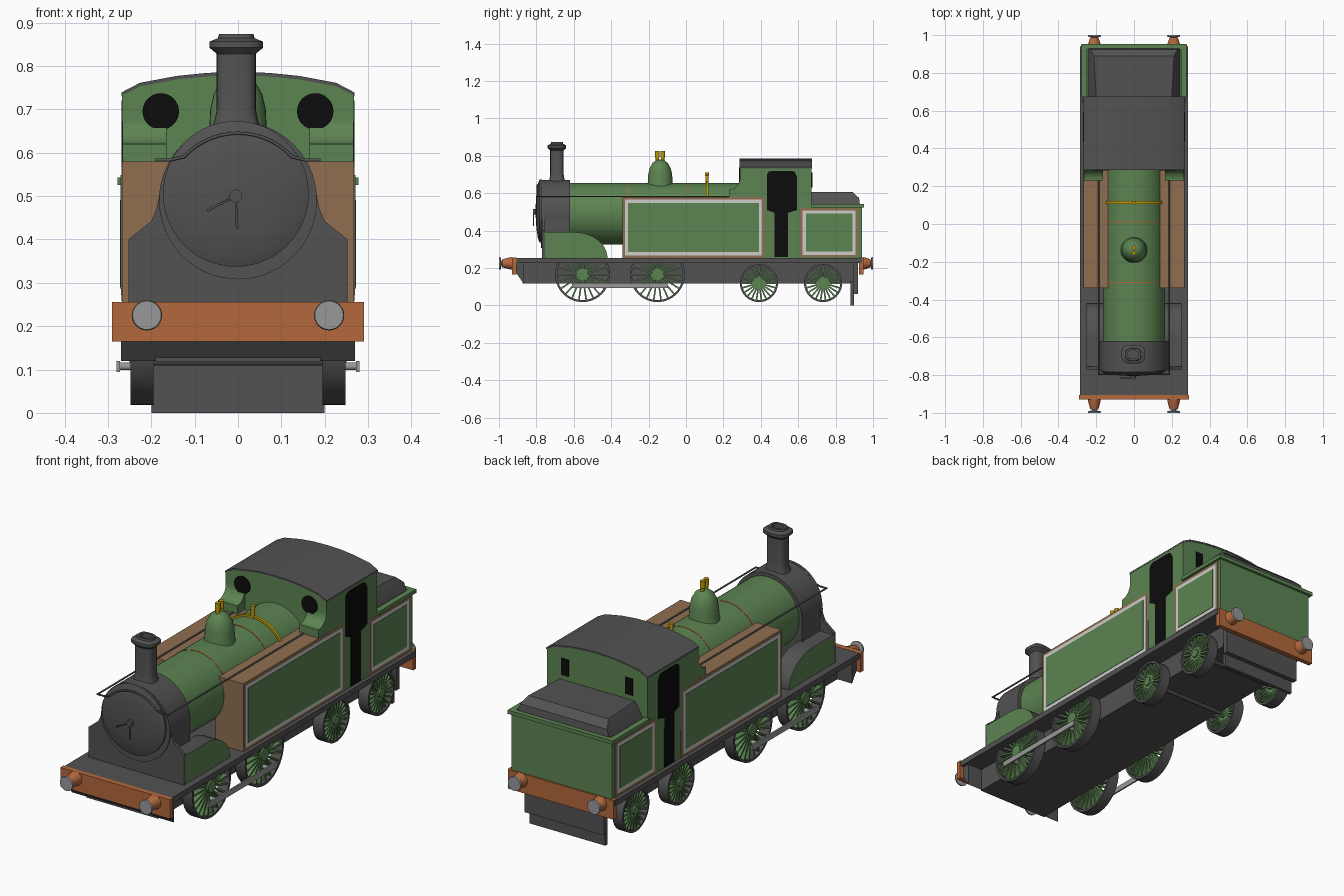
import bpy, bmesh, math
from math import sin, cos, pi, radians

if "Cube" in bpy.data.objects:
    bpy.data.objects.remove(bpy.data.objects["Cube"])


def mat(name, r, g, b):
    m = bpy.data.materials.new(name)
    lin = [((c / 255 + 0.055) / 1.055) ** 2.4 if c > 10 else c / 255 / 12.92 for c in (r, g, b)]
    m.diffuse_color = (*lin, 1)
    m.use_nodes = True
    m.node_tree.nodes["Principled BSDF"].inputs["Base Color"].default_value = m.diffuse_color
    return m


GREEN = mat("green", 92, 132, 82)
IRON = mat("dark_iron", 82, 82, 82)
BROWN = mat("brown", 144, 110, 80)
ORANGE = mat("orange", 180, 104, 60)
GOLD = mat("gold", 190, 155, 10)
WHITE = mat("pale_line", 205, 205, 203)
BLACK = mat("black", 12, 12, 12)
STEEL = mat("steel", 152, 152, 152)


def finish(name, bm, m, mirror=False, smooth=False):
    bmesh.ops.recalc_face_normals(bm, faces=bm.faces)
    me = bpy.data.meshes.new(name)
    bm.to_mesh(me)
    bm.free()
    me.materials.append(m)
    if smooth:
        for p in me.polygons:
            p.use_smooth = True
        me.set_sharp_from_angle(angle=radians(35))
    ob = bpy.data.objects.new(name, me)
    bpy.context.collection.objects.link(ob)
    if mirror:
        ob.modifiers.new("Mirror", 'MIRROR')
    return ob


def prism(name, pts, axis, a, b, m, mirror=False, smooth=False):
    """Extrude a 2D profile along x (profile y,z) or y (profile x,z)."""
    bm = bmesh.new()
    put = (lambda p, t: (t, p[0], p[1])) if axis == 'x' else (lambda p, t: (p[0], t, p[1]))
    lo = [bm.verts.new(put(p, a)) for p in pts]
    hi = [bm.verts.new(put(p, b)) for p in pts]
    bm.faces.new(lo)
    bm.faces.new(hi)
    n = len(pts)
    for i in range(n):
        j = (i + 1) % n
        bm.faces.new((lo[i], lo[j], hi[j], hi[i]))
    return finish(name, bm, m, mirror, smooth)


def box(name, x0, x1, y0, y1, z0, z1, m, mirror=False):
    return prism(name, [(x0, z0), (x1, z0), (x1, z1), (x0, z1)], 'y', y0, y1, m, mirror)


def lathe(name, pts, axis, c, m, n=40, mirror=False, closed=False, power=1.0, squash=1.0):
    """Revolve (radius, height) points about an axis through c."""
    bm = bmesh.new()
    rings = []
    sp = lambda v: math.copysign(abs(v) ** power, v)
    for r, h in pts:
        ring = []
        for i in range(n):
            t = 2 * pi * i / n
            u, v = r * sp(cos(t)), r * sp(sin(t)) * squash
            off = {'x': (h, u, v), 'y': (u, h, v), 'z': (u, v, h)}[axis]
            ring.append(bm.verts.new([c[k] + off[k] for k in range(3)]))
        rings.append(ring)
    pairs = list(zip(rings, rings[1:])) + ([(rings[-1], rings[0])] if closed else [])
    for p, q in pairs:
        for i in range(n):
            j = (i + 1) % n
            bm.faces.new((p[i], p[j], q[j], q[i]))
    if not closed:
        bm.faces.new(rings[0])
        bm.faces.new(rings[-1])
    return finish(name, bm, m, mirror, True)


def rod(name, pts, r, m, mirror=False):
    cu = bpy.data.curves.new(name, 'CURVE')
    cu.dimensions = '3D'
    cu.bevel_depth, cu.bevel_resolution, cu.use_fill_caps = r, 1, True
    s = cu.splines.new('POLY')
    s.points.add(len(pts) - 1)
    for p, q in zip(s.points, pts):
        p.co = (*q, 1)
    cu.materials.append(m)
    ob = bpy.data.objects.new(name, cu)
    bpy.context.collection.objects.link(ob)
    if mirror:
        ob.modifiers.new("Mirror", 'MIRROR')
    return ob


# Running plate, frame and beams
box("running_plate", -0.285, 0.285, -0.92, 0.94, 0.228, 0.255, IRON)
box("main_frame", -0.19, 0.19, -0.875, 0.92, 0.118, 0.23, IRON)
box("front_beam", -0.29, 0.29, -0.93, -0.905, 0.165, 0.256, ORANGE)
prism("front_gusset", [(-0.905, 0.228), (-0.905, 0.17), (-0.87, 0.12), (-0.87, 0.228)], 'x', -0.27, 0.27, IRON)
box("rear_beam", -0.28, 0.28, 0.925, 0.948, 0.165, 0.256, ORANGE)
box("rear_hanger", -0.21, 0.21, 0.895, 0.92, 0.06, 0.23, IRON)
box("rear_guard", -0.2, 0.2, 0.88, 0.897, 0.0, 0.13, IRON)
for tag, y, s in (("front", -0.93, -1), ("rear", 0.948, 1)):
    d = 1 - abs(y)
    lathe(tag + "_buffer_stock", [(0.034, 0), (0.03, s * d * .3), (0.021, s * d * .75)], 'y', (0.21, y, 0.225), ORANGE, 20, True)
    lathe(tag + "_buffer_head", [(0.012, s * d * .7), (0.012, s * (d - .013)), (0.035, s * (d - .008)), (0.033, s * d)],
          'y', (0.21, y, 0.225), STEEL, 24, True)


# Spoked wheels
def wheel(name, y, z, R):
    w = R - 0.011
    lathe(name + "_tyre", [(R, 0.195), (R, 0.248), (w, 0.248), (w, 0.195)], 'x', (0, y, z), IRON, 40, True, True)
    lathe(name + "_hub", [(R * .2, 0.2), (R * .2, 0.25)], 'x', (0, y, z), GREEN, 20, True)
    bm = bmesh.new()
    for i in range(22):
        t = 2 * pi * i / 22
        d, e = (cos(t), sin(t)), (-sin(t) * 0.0042, cos(t) * 0.0042)
        q = []
        for x in (0.215, 0.242):
            for r, k in ((R * .12, -1), (w + .003, -1), (w + .003, 1), (R * .12, 1)):
                q.append(bm.verts.new((x, y + d[0] * r + e[0] * k, z + d[1] * r + e[1] * k)))
        for f in ((0, 1, 2, 3), (4, 5, 6, 7), (0, 1, 5, 4), (1, 2, 6, 5), (2, 3, 7, 6), (3, 0, 4, 7)):
            bm.faces.new([q[k] for k in f])
    finish(name + "_spokes", bm, GREEN, True)
    rod(name + "_axle", [(-0.24, y, z), (0.24, y, z)], 0.013, IRON)


for nm, y, z, R in (("driving_wheel", -0.553, 0.165, 0.147), ("coupled_wheel", -0.153, 0.165, 0.147),
                    ("trailing_wheel", 0.39, 0.12, 0.102), ("rear_wheel", 0.733, 0.12, 0.102)):
    wheel(nm, y, z, R)
box("coupling_rod", 0.272, 0.28, -0.61, -0.1, 0.094, 0.12, STEEL, True)
for y in (-0.553, -0.153):
    rod("crank_pin", [(0.235, y, 0.107), (0.276, y, 0.107)], 0.01, STEEL, True)

# Boiler, lining bands and smokebox
C = (0, 0, 0.49)
lathe("boiler", [(0.164, -0.63), (0.164, 0.3)], 'y', C, GREEN, 56)
for y in (-0.31, 0.01):
    lathe("boiler_line", [(0.1655, y - .003), (0.1655, y + .003)], 'y', C, ORANGE, 56)
lathe("boiler_band", [(0.173, 0.107), (0.173, 0.121)], 'y', C, GOLD, 56)
lathe("band_valve", [(0.009, 0.65), (0.009, 0.695), (0.011, 0.697), (0.011, 0.712)], 'z', (0, 0.112, 0), GOLD, 12)
lathe("smokebox", [(0.182, -0.775), (0.182, -0.62)], 'y', C, IRON, 56)
lathe("smokebox_door", [(0.168, -0.77), (0.168, -0.783), (0.145, -0.792), (0.1, -0.799), (0.05, -0.803), (0.01, -0.804)],
      'y', (-0.005, 0, 0.505), IRON, 56)
lathe("door_hub", [(0.015, -0.80), (0.015, -0.818)], 'y', (-0.005, 0, 0.5), IRON, 16)
rod("door_handles", [(-0.072, -0.815, 0.466), (-0.005, -0.815, 0.5), (-0.002, -0.815, 0.425)], 0.0035, IRON)
half = [(0.252, 0.255), (0.252, 0.4), (0.2, 0.442), (0.188, 0.47), (0.18, 0.51)]
prism("saddle_plate", half + [(-x, z) for x, z in reversed(half)], 'y', -0.77, -0.755, IRON)
box("saddle", -0.18, 0.18, -0.76, -0.62, 0.255, 0.48, IRON)

# Splashers: green outer side, dark top
arc = [(-0.6 + 0.18 * sin(i * pi / 24), 0.255 + 0.137 * cos(i * pi / 24)) for i in range(13)]
sp = prism("splasher", [(-0.765, 0.255), (-0.765, 0.392)] + arc, 'x', 0.165, 0.252, IRON, True, True)
sp.data.materials.append(GREEN)
for p in sp.data.polygons:
    p.material_index = 1 if abs(p.normal.x) > 0.9 else 0

# Chimney and dome
lathe("chimney", [(0.062, 0.64), (0.05, 0.675), (0.045, 0.70), (0.045, 0.828), (0.062, 0.842), (0.062, 0.856),
                  (0.042, 0.864), (0.04, 0.873), (0.028, 0.873), (0.028, 0.85)], 'z', (-0.004, -0.69, 0), IRON, 32,
      power=0.65, squash=0.8)
lathe("dome", [(0.072, 0.63), (0.066, 0.66), (0.064, 0.70), (0.056, 0.735), (0.04, 0.763), (0.02, 0.777), (0.004, 0.78)],
      'z', (0, -0.138, 0), GREEN, 32)
for y in (-0.153, -0.125):
    lathe("safety_valve", [(0.009, 0.76), (0.009, 0.79), (0.012, 0.792), (0.012, 0.826)], 'z', (0, y, 0), GOLD, 12)

# Handrails
rod("side_handrail", [(0.187, -0.795, 0.583), (0.187, 0.29, 0.583)], 0.004, IRON, True)
a0 = 0.62
rod("front_handrail", [(0.19, -0.795, 0.583), (0.155, -0.795, 0.583)] +
    [(0.165 * cos(t), -0.795, 0.485 + 0.16 * sin(t)) for t in (a0 + .1 + i * (pi - 2 * a0 - .2) / 14 for i in range(15))] +
    [(-0.155, -0.795, 0.583), (-0.19, -0.795, 0.583)], 0.004, IRON)


# Side panels: painted border, pale line and green field as stacked thin plates
def panel(name, y0, y1, z0, z1, x):
    for k, (tag, m, g) in enumerate((("border", BROWN, 0), ("line", WHITE, 0.013), ("field", GREEN, 0.031))):
        box(name + "_" + tag, x, x + 0.002 * (k + 1), y0 + g, y1 - g, z0 + g, z1 - g, m, True)


box("side_tank", 0.12, 0.265, -0.34, 0.42, 0.255, 0.58, BROWN, True)
panel("tank_panel", -0.34, 0.42, 0.255, 0.58, 0.265)

# Cab with arched roof
roof = [(0.267, 0.733), (0.225, 0.755), (0.14, 0.771), (0.07, 0.778), (0, 0.780)]
arch = roof + [(-x, z) for x, z in reversed(roof[:-1])]
prism("cab", [(0.266, 0.255)] + arch + [(-0.266, 0.255)], 'y', 0.288, 0.672, GREEN)
prism("cab_roof", [(x * 1.005, z + 0.006) for x, z in arch] + [(x * 1.005, z - 0.002) for x, z in reversed(arch)],
      'y', 0.286, 0.674, IRON, smooth=True)
curve = [(0.23 + 0.058 * sin(i * pi / 16), 0.678 - 0.058 * cos(i * pi / 16)) for i in range(9)]
prism("cab_fillet", [(0.29, 0.575), (0.23, 0.575)] + curve, 'x', 0.165, 0.266, GREEN, True)
lathe("front_window", [(0.042, 0.284), (0.042, 0.29)], 'y', (0.178, 0, 0.695), BLACK, 32, True)
box("rear_window", 0.15, 0.19, 0.67, 0.676, 0.63, 0.71, BLACK, True)
door = [(0.472, 0.258), (0.545, 0.258), (0.545, 0.495), (0.594, 0.51), (0.594, 0.69), (0.58, 0.715),
        (0.565, 0.72), (0.46, 0.72), (0.442, 0.715), (0.433, 0.70), (0.433, 0.51), (0.472, 0.495)]
prism("doorway", door, 'x', 0.264, 0.269, BLACK, True)

# Bunker, rim and coal
box("bunker", -0.266, 0.266, 0.61, 0.94, 0.255, 0.53, GREEN)
panel("bunker_panel", 0.61, 0.92, 0.258, 0.522, 0.266)
box("rim_side", 0.25, 0.278, 0.672, 0.952, 0.525, 0.543, GREEN, True)
box("rim_rear", -0.278, 0.278, 0.925, 0.952, 0.525, 0.543, GREEN)
bm = bmesh.new()
rows = [[bm.verts.new(p) for p in ((-x, 0.672, z), (x, 0.672, z), (x * k, y, z), (-x * k, y, z))]
        for x, y, z, k in ((0.245, 0.932, 0.528, 1), (0.222, 0.925, 0.575, 1.04), (0.2, 0.89, 0.607, 1.06))]
for p, q in zip(rows, rows[1:]):
    for i in range(4):
        bm.faces.new((p[i], p[(i + 1) % 4], q[(i + 1) % 4], q[i]))
bm.faces.new(rows[0])
bm.faces.new(rows[-1])
finish("coal", bm, IRON, smooth=True)
